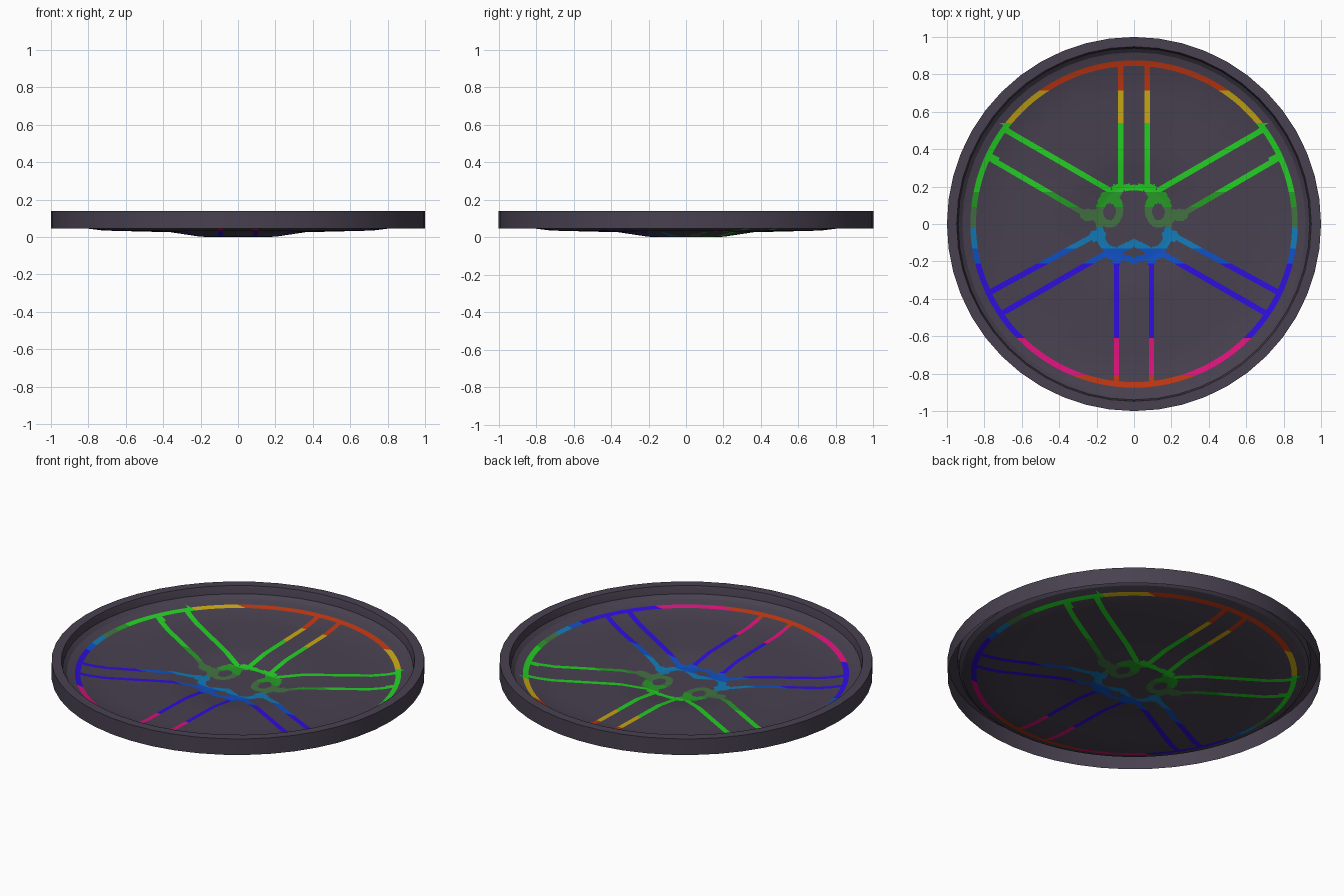
import bpy, bmesh, math
from mathutils import Vector

if "Cube" in bpy.data.objects:
    bpy.data.objects.remove(bpy.data.objects["Cube"])


def material(name, rgb):
    m = bpy.data.materials.new(name)
    lin = [((c / 255 + 0.055) / 1.055) ** 2.4 for c in rgb]
    m.diffuse_color = (*lin, 1)
    m.use_nodes = True
    m.node_tree.nodes["Principled BSDF"].inputs["Base Color"].default_value = m.diffuse_color
    return m


MATS = [material(n, c) for n, c in (
    ("dark_grey_violet", (72, 65, 80)), ("orange_red", (190, 54, 18)),
    ("yellow", (200, 166, 20)), ("green", (36, 208, 36)),
    ("mid_green", (38, 156, 38)), ("muted_green", (66, 114, 66)),
    ("teal_blue", (18, 122, 182)), ("blue", (16, 80, 196)),
    ("indigo", (46, 14, 220)), ("magenta", (220, 18, 124)))]

# colour bands from +y down to -y: (lower limit, material)
BANDS = [(0.715, 1), (0.54, 2), (0.17, 3), (0.09, 4), (-0.02, 5),
         (-0.13, 6), (-0.21, 7), (-0.61, 8), (-0.81, 9), (-2, 1)]

# paired spokes on the +x side: start, end, half width
SPOKES = [((0.07, 0.17), (0.07, 0.86), 0.015),
          ((0.093, -0.17), (0.093, -0.86), 0.013),
          ((0.22, 0.03), (0.785, 0.36), 0.015),
          ((0.13, 0.18), (0.69, 0.505), 0.015),
          ((0.19, -0.05), (0.78, -0.37), 0.015),
          ((0.12, -0.14), (0.71, -0.48), 0.015)]

# rounded strokes of the hub and of the spoke ends: start, end, radius
STROKES = [((0, 0.195), (0.10, 0.195), 0.018), ((0.09, 0.17), (0.13, 0.155), 0.026),
           ((0.16, 0.15), (0.19, 0.02), 0.02), ((0.17, 0.045), (0.26, 0.05), 0.03),
           ((0.19, 0.02), (0.18, -0.06), 0.018), ((0.18, -0.06), (0.21, -0.065), 0.03),
           ((0.17, -0.09), (0.14, -0.14), 0.022), ((0.13, -0.15), (0.09, -0.165), 0.035),
           ((0.09, -0.16), (0.093, -0.20), 0.024), ((0.07, -0.135), (0, -0.10), 0.02),
           ((0.07, -0.175), (0, -0.195), 0.015),
           ((0.68, 0.51), (0.68, 0.52), 0.03), ((0.76, 0.355), (0.78, 0.365), 0.025),
           ((0.76, -0.365), (0.775, -0.37), 0.025), ((0.70, -0.48), (0.71, -0.485), 0.025),
           ((0.093, -0.845), (0.093, -0.86), 0.02)]


def along(p, a, b):
    """Position along the segment (0-1) and distance from its line."""
    a, d = Vector(a), Vector(b) - Vector(a)
    q = p - a
    return q.dot(d) / d.length_squared, abs(q.cross(d)) / d.length


def ellipse(p, cx, cy, rx, ry):
    return ((p.x - cx) / rx) ** 2 + ((p.y - cy) / ry) ** 2 < 1


def painted(x, y):
    p = Vector((abs(x), y))
    r = p.length
    if 0.845 < r < 0.875:
        return True
    for a, b, w in SPOKES:
        t, d = along(p, a, b)
        if 0 <= t <= 1 and d < w:
            return True
    if ellipse(p, 0.13, 0.065, 0.034, 0.045):
        return False
    if ellipse(p, 0.13, 0.075, 0.073, 0.095):
        return True
    for a, b, w in STROKES:
        t = min(1, max(0, along(p, a, b)[0]))
        if (p - Vector(a).lerp(Vector(b), t)).length < w:
            return True
    return False


def lathe(profile, segs):
    """Open surface of revolution about z."""
    bm = bmesh.new()
    rings = []
    for r, z in profile:
        if r == 0:
            rings.append([bm.verts.new((0, 0, z))] * segs)
        else:
            rings.append([bm.verts.new((r * math.cos(2 * math.pi * i / segs),
                                        r * math.sin(2 * math.pi * i / segs), z))
                          for i in range(segs)])
    for a, b in zip(rings, rings[1:]):
        for i in range(segs):
            j = (i + 1) % segs
            vs = [a[i], b[i], b[j]] + ([a[j]] if a[j] is not a[i] else [])
            bm.faces.new(vs)
    return bm


def finish(bm, name):
    me = bpy.data.meshes.new(name)
    bm.to_mesh(me)
    bm.free()
    ob = bpy.data.objects.new(name, me)
    bpy.context.collection.objects.link(ob)
    for m in MATS:
        me.materials.append(m)
    bpy.ops.object.select_all(action='DESELECT')
    ob.select_set(True)
    bpy.context.view_layer.objects.active = ob
    bpy.ops.object.shade_smooth_by_angle(angle=math.radians(30))


# dished disc, finely ringed at the hub so its ornament can be painted by rule
SHAPE = [(0, 0), (0.20, 0.002), (0.36, 0.026), (0.72, 0.035), (0.80, 0.045),
         (0.87, 0.06), (0.92, 0.075)]


def height(r):
    for (r0, z0), (r1, z1) in zip(SHAPE, SHAPE[1:]):
        if r <= r1:
            return z0 + (z1 - z0) * (r - r0) / (r1 - r0)
    return SHAPE[-1][1]


radii = [i * 0.0075 for i in range(41)] + [0.36, 0.45, 0.54, 0.63, 0.72, 0.80,
                                           0.845, 0.875, 0.92]
bm = lathe([(r, height(r)) for r in radii], 192)


def cut(co, no):
    bmesh.ops.bisect_plane(bm, geom=bm.verts[:] + bm.edges[:] + bm.faces[:],
                           dist=1e-5, plane_co=co, plane_no=no)


# clean straight cuts along the spoke edges and the colour limits
for a, b, w in SPOKES:
    d = (Vector(b) - Vector(a)).normalized()
    for side in (-w, w):
        for m in (-1, 1):
            n = Vector((-d.y, d.x, 0))
            c = Vector((a[0], a[1], 0)) + n * side
            cut((c.x * m, c.y, 0), (n.x * m, n.y, 0))
for y, _ in BANDS[:-1]:
    cut((0, y, 0), (0, 1, 0))

for f in bm.faces:
    c = f.calc_center_median()
    if painted(c.x, c.y):
        f.material_index = next(m for y, m in BANDS if c.y > y)
finish(bm, "dished_disc")

# rim: inner wall, flat lip and outer wall, open underneath
finish(lathe([(0.918, 0.0745), (0.94, 0.095), (0.945, 0.13), (0.948, 0.14),
              (1.0, 0.14), (1.0, 0.045)], 48), "outer_rim")
